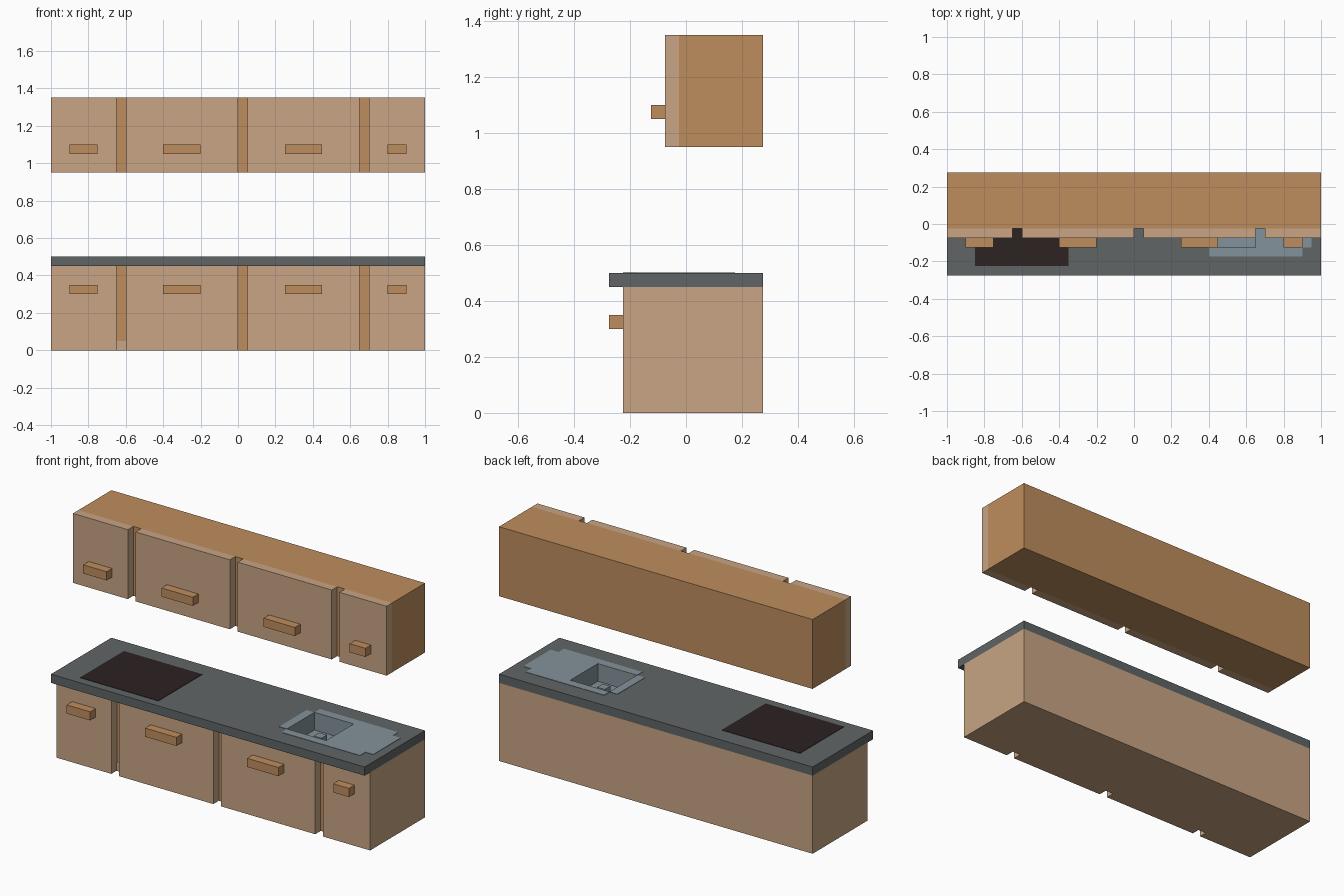
import bpy, bmesh

if "Cube" in bpy.data.objects:
    bpy.data.objects.remove(bpy.data.objects["Cube"])


def material(name, hex_code):
    def lin(c):
        return c / 12.92 if c <= 0.04045 else ((c + 0.055) / 1.055) ** 2.4
    rgb = [lin(int(hex_code[i:i + 2], 16) / 255) for i in (0, 2, 4)]
    m = bpy.data.materials.new(name)
    m.diffuse_color = (*rgb, 1)
    m.use_nodes = True
    m.node_tree.nodes["Principled BSDF"].inputs["Base Color"].default_value = m.diffuse_color
    return m


TAN = material("light_wood", "c8a584")
BROWN = material("warm_wood", "be8d5e")
STONE = material("grey_stone", "606565")
STEEL = material("steel", "84929b")
GLASS = material("dark_glass", "2d2222")


def prism(name, outline, z0, z1, *mats):
    """Extrude a flat xy outline from z0 to z1."""
    bm = bmesh.new()
    face = bm.faces.new([bm.verts.new((x, y, z0)) for x, y in outline])
    up = bmesh.ops.extrude_face_region(bm, geom=[face])["geom"]
    for v in up:
        if isinstance(v, bmesh.types.BMVert):
            v.co.z = z1
    bmesh.ops.recalc_face_normals(bm, faces=bm.faces)
    me = bpy.data.meshes.new(name)
    bm.to_mesh(me)
    bm.free()
    for m in mats:
        me.materials.append(m)
    ob = bpy.data.objects.new(name, me)
    bpy.context.collection.objects.link(ob)
    return ob


def box(name, x0, x1, y0, y1, z0, z1, *mats):
    return prism(name, [(x0, y0), (x1, y0), (x1, y1), (x0, y1)], z0, z1, *mats)


# Doors and handles shared by both rows
DOORS = [(-1, -0.65), (-0.6, 0), (0.05, 0.65), (0.7, 1)]
HANDLES = [(-0.9, -0.75), (-0.4, -0.2), (0.25, 0.45), (0.8, 0.9)]


def fronts(row, y, z0, z1, handle_z):
    for i, ((a, b), (c, d)) in enumerate(zip(DOORS, HANDLES), 1):
        box(f"{row}_door_{i}", a, b, y - 0.05, y, z0, z1, TAN)
        box(f"{row}_handle_{i}", c, d, y - 0.1, y - 0.05, handle_z, handle_z + 0.05, BROWN)


# Wall cabinets
box("wall_cabinet", -1, 1, -0.025, 0.275, 0.95, 1.35, BROWN)
fronts("wall", -0.025, 0.95, 1.35, 1.05)

# Base cabinets: light carcass with a darker front showing in the gaps
base = box("base_cabinet", -1, 1, -0.175, 0.275, 0, 0.45, TAN, BROWN, STEEL)
for p in base.data.polygons:
    if p.normal.y < -0.5:
        p.material_index = 1
fronts("base", -0.175, 0, 0.45, 0.3)
box("gap_foot", -0.65, -0.6, -0.178, -0.175, 0, 0.05, TAN)

# Worktop with hob plate and stepped-corner sink plate
worktop = box("worktop", -1, 1, -0.275, 0.275, 0.45, 0.5, STONE, STEEL)
box("hob", -0.85, -0.35, -0.225, 0.175, 0.5, 0.502, GLASS)
quarter = [(0.3, 0.125), (0.25, 0.125), (0.25, 0.175)]
cx = 0.65
outline = ([(cx + x, y) for x, y in quarter]
           + [(cx - x, y) for x, y in reversed(quarter)]
           + [(cx - x, -y) for x, y in quarter]
           + [(cx + x, -y) for x, y in reversed(quarter)])
sink = prism("sink_plate", outline, 0.5, 0.502, STEEL)

# Basin cut through plate, worktop and cabinet, lined in steel
cutter = box("basin_cutter", 0.4, 0.65, -0.125, 0.125, 0.4, 0.6, STEEL)
cutter.hide_render = True
for ob in (sink, worktop, base):
    mod = ob.modifiers.new("basin", 'BOOLEAN')
    mod.operation = 'DIFFERENCE'
    mod.solver = 'EXACT'
    mod.material_mode = 'TRANSFER'
    mod.object = cutter
    bpy.context.view_layer.objects.active = ob
    bpy.ops.object.modifier_apply(modifier=mod.name)
bpy.data.objects.remove(cutter)

# Drain plug standing on the basin floor
box("drain_plug", 0.5, 0.55, -0.025, 0.025, 0.4, 0.45, STEEL)
